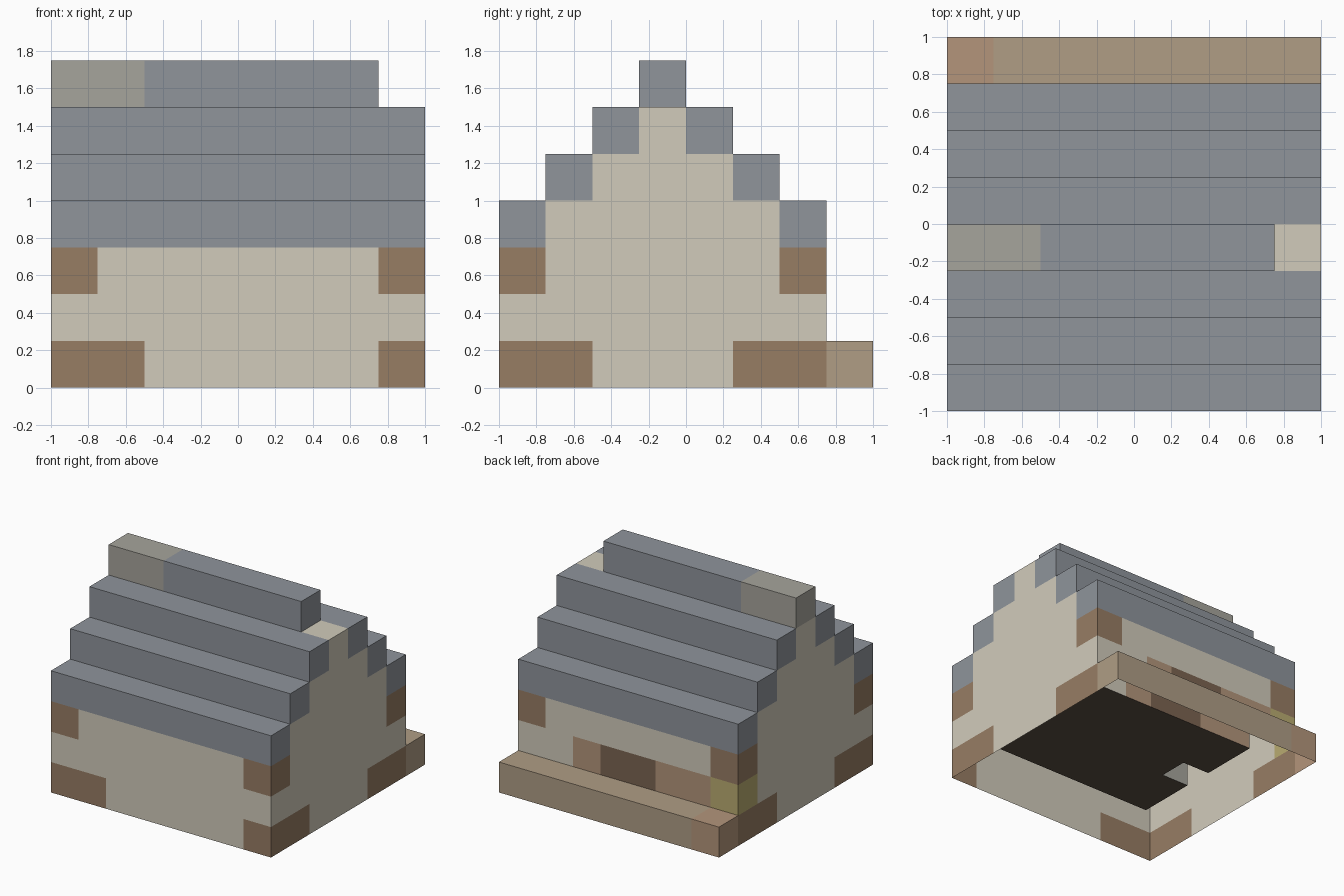
import bpy, bmesh
from mathutils import Vector

if "Cube" in bpy.data.objects:
    bpy.data.objects.remove(bpy.data.objects["Cube"])

U = 0.25  # block size; the house sits on an 8 x 8 x 7 block grid


def srgb(r, g, b):
    return tuple((c / 255) ** 2.2 for c in (r, g, b)) + (1.0,)


COLOURS = {
    "plaster": srgb(208, 202, 186), "timber": srgb(150, 124, 100),
    "slate": srgb(142, 147, 154), "stone": srgb(165, 163, 155),
    "planks": srgb(174, 156, 132), "dark_wood": srgb(122, 100, 82),
    "floor": srgb(92, 80, 68), "glow": srgb(184, 170, 112),
    "door_wood": srgb(178, 148, 122),
}

blocks = {}  # (i, j, k) -> part name; later parts replace earlier ones
colour_of = {}


def fill(part, colour, i, j, k):
    """Fill a box of blocks, given as (start, end) ranges along x, y, z."""
    colour_of[part] = colour
    for a in range(*i):
        for b in range(*j):
            for c in range(*k):
                blocks[a, b, c] = part


# walls: front, back and stepped gables
fill("walls", "plaster", (0, 8), (0, 1), (0, 3))
fill("walls", "plaster", (0, 8), (6, 7), (0, 3))
for i in (0, 7):
    fill("walls", "plaster", (i, i + 1), (0, 7), (0, 3))
    for s in range(3):
        fill("walls", "plaster", (i, i + 1), (s + 1, 6 - s), (3 + s, 4 + s))

# roof steps, mirrored about the ridge
for s in range(3):
    for j in (s, 6 - s):
        fill("roof_steps", "slate", (0, 8), (j, j + 1), (3 + s, 4 + s))
fill("roof_ridge", "slate", (2, 7), (3, 4), (6, 7))

# chimney: inner flue and the top beside the ridge
fill("chimney", "stone", (1, 2), (3, 4), (1, 6))
fill("chimney", "stone", (0, 2), (3, 4), (6, 7))

# corner timbers
for i in (0, 7):
    for j in (0, 6):
        fill("corner_timbers", "timber", (i, i + 1), (j, j + 1), (2, 3))
    fill("corner_timbers", "timber", (i, i + 1), (0, 2), (0, 1))
    fill("corner_timbers", "timber", (i, i + 1), (5, 7), (0, 1))
fill("corner_timbers", "timber", (1, 2), (0, 1), (0, 1))

# back doorway row with lamp on the corner
fill("door_frame", "door_wood", (1, 6), (6, 7), (1, 2))
fill("door", "dark_wood", (3, 5), (6, 7), (1, 2))
fill("lamp", "glow", (0, 1), (6, 7), (1, 2))

# floor and porch
fill("floor", "floor", (1, 7), (1, 6), (0, 1))
fill("porch", "planks", (1, 8), (7, 8), (0, 1))
fill("porch_end", "door_wood", (0, 1), (7, 8), (0, 1))


def build(part):
    """Skin the exposed block sides of one part; the underside stays open."""
    bm = bmesh.new()
    for cell, name in blocks.items():
        if name != part:
            continue
        for axis in range(3):
            for sign in (-1, 1):
                n = Vector((0, 0, 0))
                n[axis] = sign
                near = tuple(int(c + d) for c, d in zip(cell, n))
                if near in blocks or near[2] < 0:
                    continue
                u = Vector((0, 0, 0))
                u[(axis + 1) % 3] = 0.5
                v = n.cross(u)
                mid = Vector(cell) + Vector((0.5, 0.5, 0.5)) + n * 0.5
                corners = (mid - u - v, mid + u - v, mid + u + v, mid - u + v)
                bm.faces.new([bm.verts.new(p * U - Vector((1, 1, 0))) for p in corners])
    bmesh.ops.remove_doubles(bm, verts=bm.verts, dist=0.001)
    bmesh.ops.dissolve_limit(bm, angle_limit=0.01, verts=bm.verts, edges=bm.edges)
    mesh = bpy.data.meshes.new(part)
    bm.to_mesh(mesh)
    bm.free()
    key = colour_of[part]
    mat = bpy.data.materials.get(key) or bpy.data.materials.new(key)
    mat.diffuse_color = COLOURS[key]
    mat.use_nodes = True
    mat.node_tree.nodes["Principled BSDF"].inputs["Base Color"].default_value = mat.diffuse_color
    mesh.materials.append(mat)
    bpy.context.collection.objects.link(bpy.data.objects.new(part, mesh))


for part in colour_of:
    build(part)
